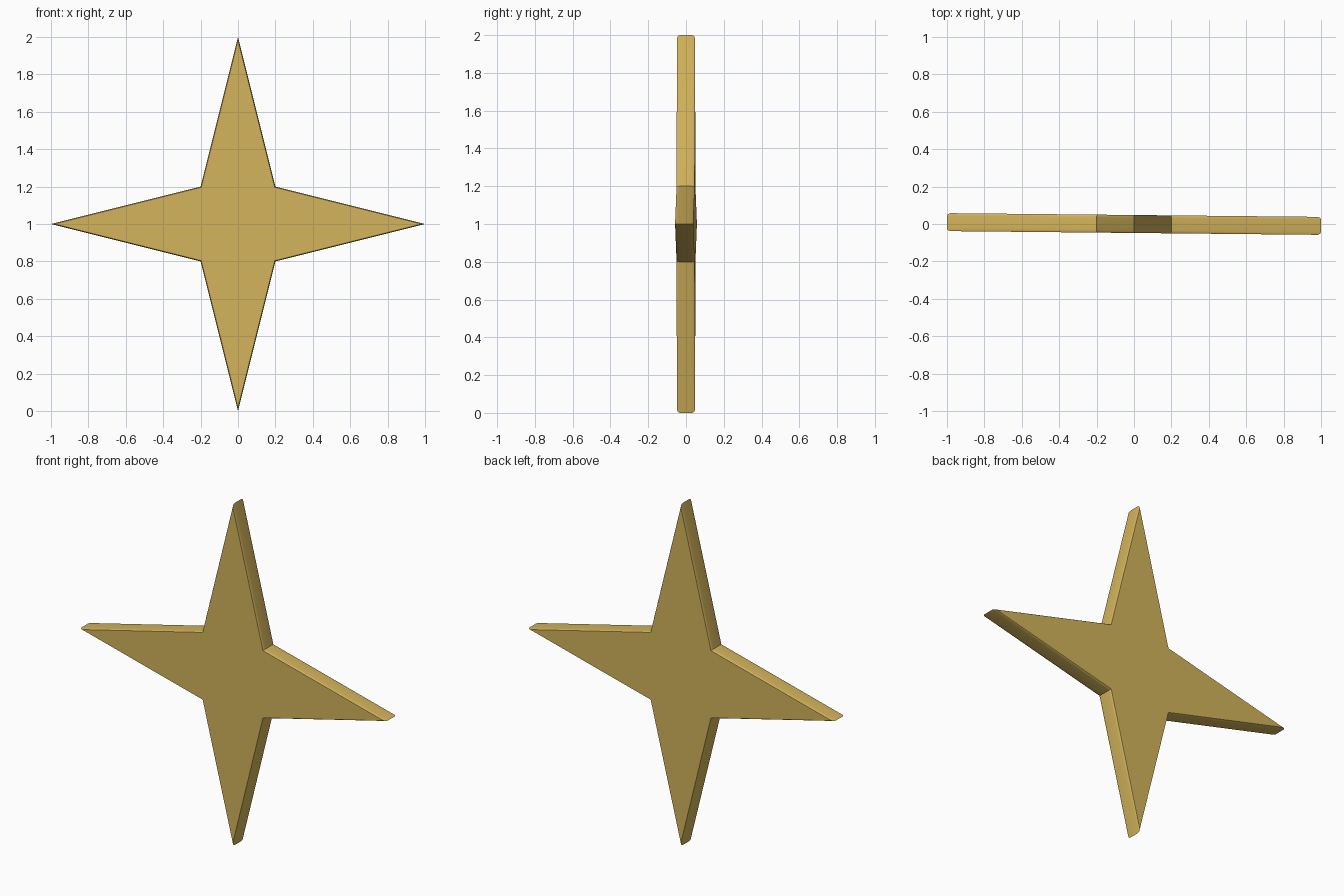
import bpy, bmesh, math

if "Cube" in bpy.data.objects:
    bpy.data.objects.remove(bpy.data.objects["Cube"])

gold = bpy.data.materials.new("gold")
gold.diffuse_color = (0.65, 0.45, 0.105, 1)
gold.use_nodes = True
gold.node_tree.nodes["Principled BSDF"].inputs["Base Color"].default_value = gold.diffuse_color

# Four-pointed outline around the centre: long tips, shallow inner corners
outline = []
for k in range(4):
    a = k * math.pi / 2
    outline.append((math.cos(a), math.sin(a)))
    b = a + math.pi / 4
    r = 0.2 * math.sqrt(2)
    outline.append((r * math.cos(b), r * math.sin(b)))

# Stacked rings front to back: depth and tip scale give the softened rim
rings = [(-0.048, 0.982), (-0.043, 0.995), (-0.033, 1.0),
         (0.033, 1.0), (0.043, 0.995), (0.048, 0.982)]

bm = bmesh.new()
loops = [[bm.verts.new((x * s, y, 1 + z * s)) for x, z in outline] for y, s in rings]
n = len(outline)
for r0, r1 in zip(loops, loops[1:]):
    for i in range(n):
        j = (i + 1) % n
        bm.faces.new((r0[i], r0[j], r1[j], r1[i]))

# Front and back faces as fans around a centre point
for loop, y in ((loops[0], -0.048), (loops[-1], 0.048)):
    c = bm.verts.new((0, y, 1))
    for i in range(n):
        bm.faces.new((c, loop[i], loop[(i + 1) % n]))

# The plate is turned very slightly about the vertical axis
for v in bm.verts:
    v.co.y -= 0.01 * v.co.x
bmesh.ops.recalc_face_normals(bm, faces=bm.faces)

mesh = bpy.data.meshes.new("star_plate")
bm.to_mesh(mesh)
bm.free()
star = bpy.data.objects.new("star_plate", mesh)
bpy.context.collection.objects.link(star)
mesh.materials.append(gold)

# Smooth rim, sharp corners
bpy.context.view_layer.objects.active = star
star.select_set(True)
bpy.ops.object.shade_smooth_by_angle(angle=math.radians(50))
